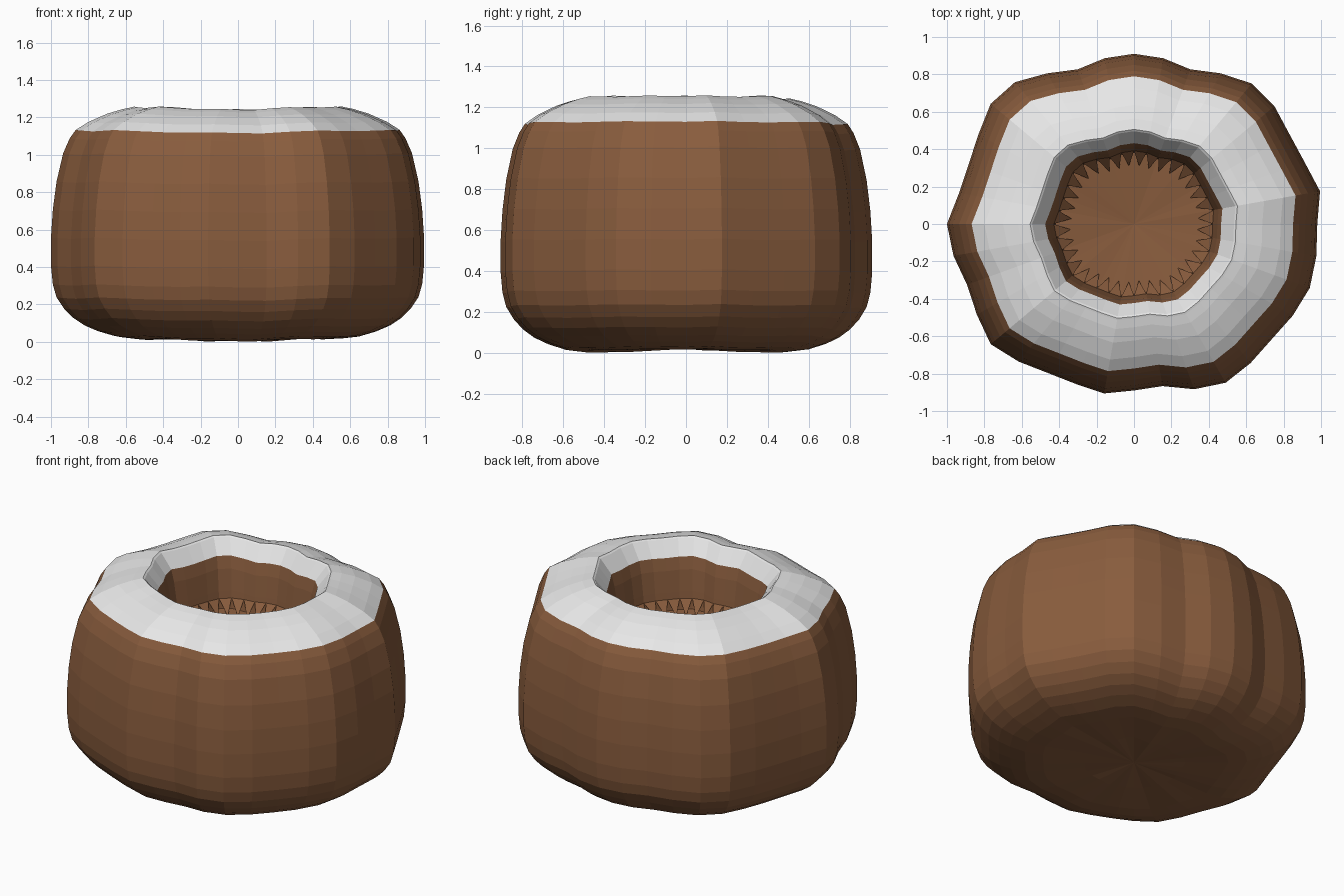
import bpy
import bmesh
from math import cos, sin, radians

cube = bpy.data.objects.get("Cube")
if cube:
    bpy.data.objects.remove(cube)


def make_material(name, color):
    mat = bpy.data.materials.new(name)
    mat.use_nodes = True
    mat.diffuse_color = color
    for node in mat.node_tree.nodes:
        if node.type == "BSDF_PRINCIPLED":
            node.inputs["Base Color"].default_value = color
    return mat


brown = make_material("brown", (0.25, 0.108, 0.047, 1))
cream = make_material("off white", (0.8, 0.8, 0.8, 1))

# Uneven lobed outline: radius in percent, anticlockwise from +x
OUTLINE = [98, 101, 97, 96, 98, 98, 93, 88, 90, 91, 90, 88,
           93, 99, 100, 96, 94, 95, 100, 98, 95, 97, 100, 96,
           92, 91, 92, 89, 88, 94, 98, 97, 96, 98, 100, 99]
SIDES = len(OUTLINE)
STEP = 360 / SIDES


def lobe_point(radius, z, index, ripple):
    """Point on the lobed outline; lobes also lift or lower the height."""
    lobe = OUTLINE[index % SIDES] / 100
    angle = radians(index * STEP)
    return (radius * lobe * cos(angle), radius * lobe * sin(angle),
            z + ripple * (lobe - 0.95))


def finish(name, bm, mat):
    mesh = bpy.data.meshes.new(name)
    bm.to_mesh(mesh)
    bm.free()
    mesh.materials.append(mat)
    obj = bpy.data.objects.new(name, mesh)
    bpy.context.collection.objects.link(obj)
    return obj


def lobed_lathe(name, profile, mat, ripple=0.0, pole=None):
    """Sweep (radius, height) points round the outline, listed so faces point outward.
    pole = (height, end) closes the first or last ring with a fan."""
    bm = bmesh.new()
    rings = [[bm.verts.new(lobe_point(r, z, i, ripple)) for i in range(SIDES)]
             for r, z in profile]
    for low, high in zip(rings, rings[1:]):
        for i in range(SIDES):
            j = (i + 1) % SIDES
            bm.faces.new((low[i], low[j], high[j], high[i]))
    if pole:
        height, end = pole
        tip = bm.verts.new((0, 0, height))
        ring = rings[end]
        for i in range(SIDES):
            j = (i + 1) % SIDES
            if end == 0:
                bm.faces.new((ring[j], ring[i], tip))
            else:
                bm.faces.new((ring[i], ring[j], tip))
    return finish(name, bm, mat)


# Rounded outer body, from the underside up to the glaze
body_profile = [(0.3, 0.016), (0.55, 0.012), (0.66, 0.024), (0.75, 0.05),
                (0.82, 0.08), (0.88, 0.12), (0.93, 0.17), (0.97, 0.23),
                (0.99, 0.3), (1.0, 0.4), (1.0, 0.55), (0.99, 0.7),
                (0.97, 0.85), (0.935, 1.0), (0.9, 1.08), (0.868, 1.125)]
lobed_lathe("body", body_profile, brown, 0.15, pole=(0.02, 0))

# Pale glaze over the shoulder, ridge and inner lip
glaze_profile = [(0.868, 1.125), (0.8, 1.168), (0.7, 1.212), (0.62, 1.236),
                 (0.567, 1.247), (0.556, 1.25), (0.545, 1.243), (0.475, 1.155)]
lobed_lathe("glaze", glaze_profile, cream, 0.15)

# Hollow wall
wall_profile = [(0.475, 1.155), (0.455, 1.08), (0.435, 0.95), (0.42, 0.84)]
lobed_lathe("hollow_wall", wall_profile, brown, 0.15)

# Shallow dished floor of the hollow
lobed_lathe("hollow_floor", [(0.43, 0.84), (0.42, 0.835)], brown, 0.15, pole=(0.79, -1))

# Row of pointed teeth where the wall meets the floor
bm = bmesh.new()
for i in range(SIDES):
    left = lobe_point(0.43, 0.91, i, 0)
    right = lobe_point(0.43, 0.91, i + 1, 0)
    a, b = lobe_point(0.345, 0.83, i, 0), lobe_point(0.345, 0.83, i + 1, 0)
    tip = [(p + q) / 2 for p, q in zip(a, b)]
    bm.faces.new([bm.verts.new(p) for p in (left, right, tip)])
finish("floor_teeth", bm, brown)
